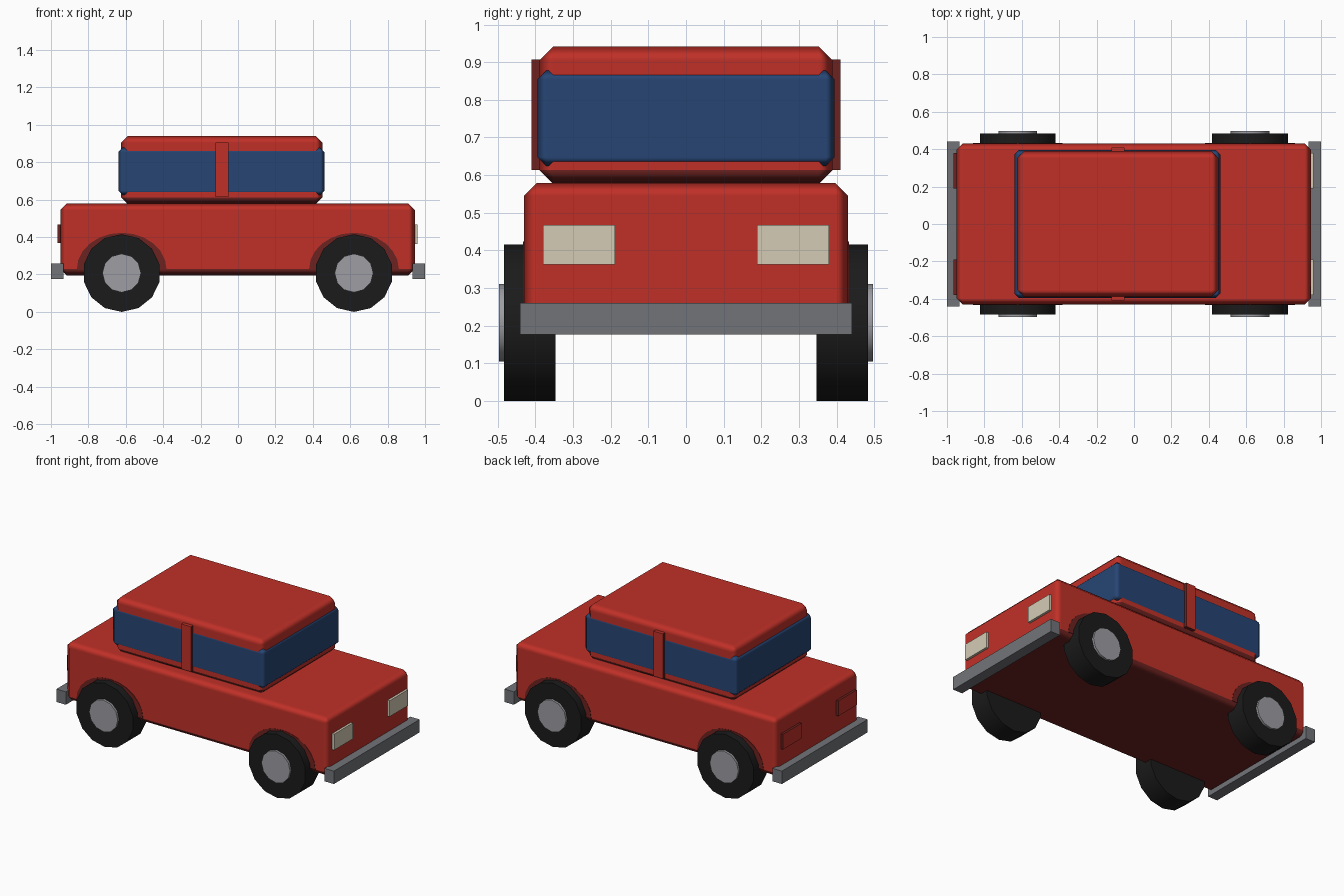
import bpy, bmesh, math

if "Cube" in bpy.data.objects:
    bpy.data.objects.remove(bpy.data.objects["Cube"])


def material(name, rgb):
    m = bpy.data.materials.new(name)
    m.diffuse_color = (*rgb, 1)
    m.use_nodes = True
    m.node_tree.nodes["Principled BSDF"].inputs["Base Color"].default_value = m.diffuse_color
    return m


RED = material("red paint", (0.53, 0.03, 0.021))
DARK_RED = material("dark red trim", (0.15, 0.016, 0.014))
GLASS = material("blue glass", (0.02, 0.06, 0.175))
RUBBER = material("black rubber", (0.011, 0.011, 0.011))
METAL = material("light metal", (0.34, 0.34, 0.37))
GREY = material("bumper grey", (0.17, 0.175, 0.19))
CREAM = material("headlight cream", (0.66, 0.60, 0.46))


def box(name, x, y, z, mat, bevel=0.0, trim=None):
    """Box from (min, max) ranges; trim picks faces by normal for dark red."""
    ranges = (x, y, z)
    bpy.ops.mesh.primitive_cube_add(size=1, location=[(a + b) / 2 for a, b in ranges])
    ob = bpy.context.object
    ob.name = name
    ob.scale = [b - a for a, b in ranges]
    bpy.ops.object.transform_apply(location=False, rotation=False, scale=True)
    ob.data.materials.append(mat)
    if bevel:
        bpy.ops.object.shade_smooth()
        mod = ob.modifiers.new("bevel", "BEVEL")
        mod.width = bevel
        mod.segments = 1
        mod.harden_normals = True
        bpy.ops.object.modifier_apply(modifier="bevel")
    if trim:
        ob.data.materials.append(DARK_RED)
        for f in ob.data.polygons:
            f.material_index = int(trim(f.normal))
    return ob


def disc(name, x, y0, y1, z, radius, sides, mat):
    """Cylinder lying along y."""
    bpy.ops.mesh.primitive_cylinder_add(vertices=sides, radius=radius, depth=abs(y1 - y0),
                                        location=(x, (y0 + y1) / 2, z),
                                        rotation=(math.pi / 2, 0, 0))
    ob = bpy.context.object
    ob.name = name
    ob.data.materials.append(mat)
    bpy.ops.object.shade_smooth_by_angle(angle=math.radians(40))


def arch(name, x, y0, y1):
    """Thin half-round wheel arch plate on the body side."""
    bm = bmesh.new()
    ring = [bm.verts.new((x + 0.24 * math.cos(math.pi * i / 12), y0,
                          0.228 + 0.195 * math.sin(math.pi * i / 12))) for i in range(13)]
    face = bm.faces.new(ring)
    new = bmesh.ops.extrude_face_region(bm, geom=[face])["geom"]
    bmesh.ops.translate(bm, vec=(0, y1 - y0, 0),
                        verts=[v for v in new if isinstance(v, bmesh.types.BMVert)])
    bmesh.ops.recalc_face_normals(bm, faces=bm.faces)
    me = bpy.data.meshes.new(name)
    bm.to_mesh(me)
    bm.free()
    me.materials.append(DARK_RED)
    bpy.context.collection.objects.link(bpy.data.objects.new(name, me))


def facing_down(n):
    return n.z < -0.3


# Body and cabin with dark undersides, window band
box("body", (-0.95, 0.945), (-0.431, 0.431), (0.195, 0.579), RED, 0.034, facing_down)
box("cabin", (-0.625, 0.451), (-0.389, 0.389), (0.577, 0.941), RED, 0.036, facing_down)
box("window_band", (-0.64, 0.463), (-0.395, 0.395), (0.624, 0.878), GLASS, 0.024)

# Door pillars, a single bar across the cabin with dark edges
box("door_pillar", (-0.121, -0.052), (-0.41, 0.41), (0.614, 0.907), RED,
    trim=lambda n: abs(n.x) > 0.5 or n.z < -0.5)

# Bumpers at both ends
box("front_bumper", (0.932, 1.0), (-0.441, 0.441), (0.176, 0.26), GREY)
box("rear_bumper", (-1.0, -0.932), (-0.441, 0.441), (0.176, 0.26), GREY)

# Lights, wheel arches, wheels and hubs on both sides
for side, s in (("right", -1), ("left", 1)):
    y = sorted((s * 0.189, s * 0.38))
    box(side + "_headlight", (0.92, 0.96), y, (0.363, 0.467), CREAM)
    box(side + "_tail_light", (-0.965, -0.925), y, (0.368, 0.467), RED,
        trim=lambda n: abs(n.x) < 0.5)
    for end, x in (("front", 0.62), ("rear", -0.622)):
        arch(f"{end}_{side}_arch", x, s * 0.427, s * 0.433)
        disc(f"{end}_{side}_wheel", x, s * 0.347, s * 0.483, 0.2077, 0.2077, 14, RUBBER)
        disc(f"{end}_{side}_hub", x, s * 0.40, s * 0.497, 0.2077, 0.1035, 12, METAL)
